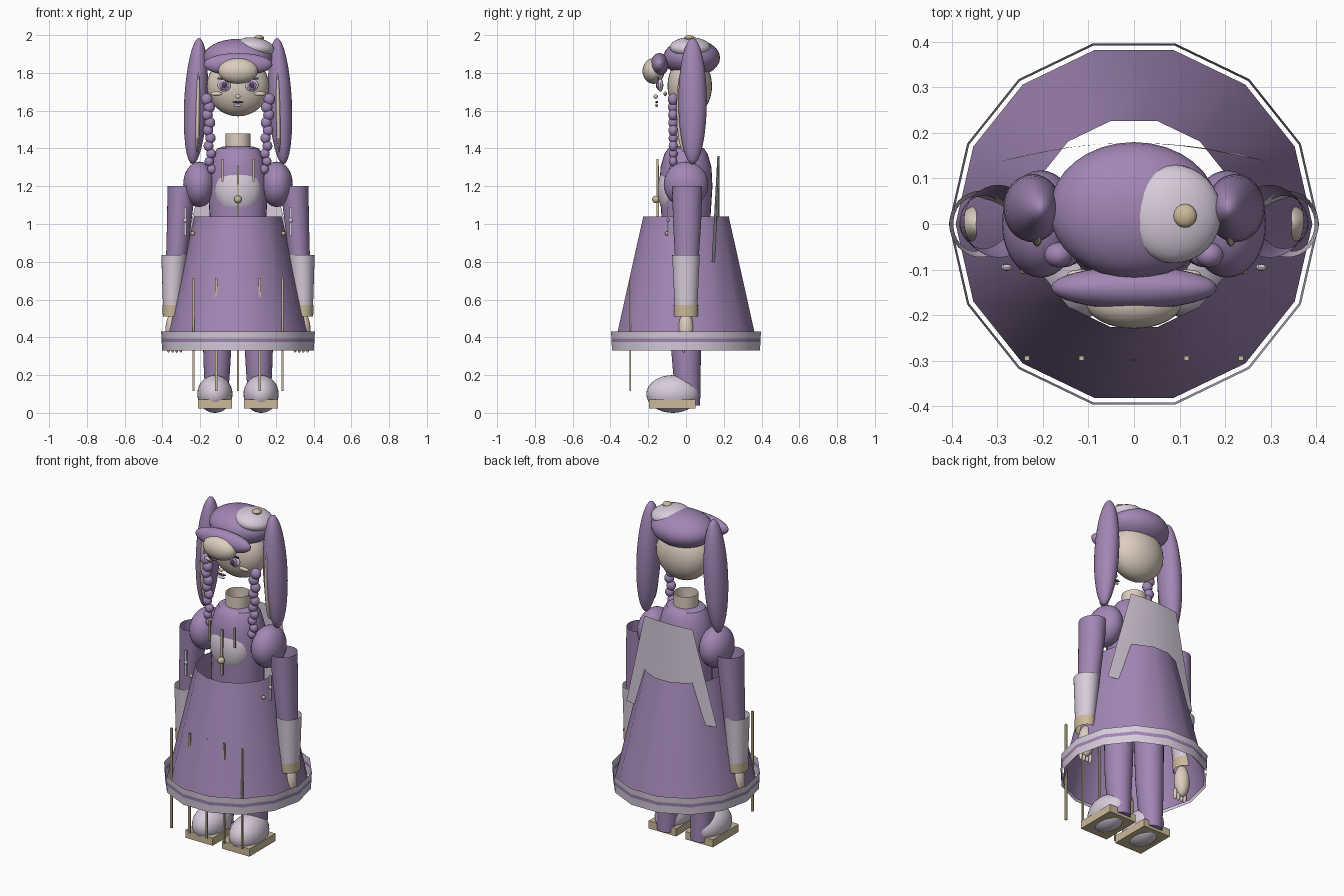
import bpy, bmesh, math
from mathutils import Matrix, Vector, Euler

old = bpy.data.objects.get("Cube")
if old:
    bpy.data.objects.remove(old, do_unlink=True)


def material(name, r, g, b):
    m = bpy.data.materials.new(name)
    m.use_nodes = True
    m.diffuse_color = (r, g, b, 1)
    m.node_tree.nodes["Principled BSDF"].inputs["Base Color"].default_value = (r, g, b, 1)
    return m


PURPLE = material("purple cloth", .36, .24, .46)
LAVENDER = material("pale lavender", .68, .60, .71)
SKIN = material("warm beige", .72, .61, .52)
GOLD = material("dull gold", .60, .49, .32)
DARK = material("dark purple", .09, .05, .13)


def finish(name, bm, mats):
    """Turn a bmesh into a smooth object with sharp edges kept."""
    me = bpy.data.meshes.new(name)
    bm.to_mesh(me)
    bm.free()
    for m in mats if isinstance(mats, list) else [mats]:
        me.materials.append(m)
    for p in me.polygons:
        p.use_smooth = True
    me.set_sharp_from_angle(angle=math.radians(35))
    ob = bpy.data.objects.new(name, me)
    bpy.context.collection.objects.link(ob)
    return ob


def ball(name, at, size, mat, turn=(0, 0, 0), seg=32):
    bm = bmesh.new()
    rot = Euler([math.radians(a) for a in turn]).to_matrix().to_4x4()
    bmesh.ops.create_uvsphere(bm, u_segments=seg, v_segments=seg // 2, radius=1,
                              matrix=Matrix.Translation(at) @ rot @ Matrix.Diagonal((*size, 1)))
    return finish(name, bm, mat)


def box(name, at, size, mat):
    bm = bmesh.new()
    bmesh.ops.create_cube(bm, size=1, matrix=Matrix.Translation(at) @ Matrix.Diagonal((*size, 1)))
    return finish(name, bm, mat)


def loft(name, rings, mats, seg=32, caps=False, stripe=None):
    """Skin elliptical rings given as (x, y, z, rx, ry)."""
    bm = bmesh.new()
    loops = []
    for x, y, z, rx, ry in rings:
        turns = [2 * math.pi * i / seg for i in range(seg)]
        loops.append([bm.verts.new((x + rx * math.cos(a), y + ry * math.sin(a), z)) for a in turns])
    for k, (a, b) in enumerate(zip(loops, loops[1:])):
        for i in range(seg):
            j = (i + 1) % seg
            f = bm.faces.new((a[i], a[j], b[j], b[i]))
            f.material_index = int(k == stripe)
    if caps:
        bm.faces.new(loops[0][::-1])
        bm.faces.new(loops[-1])
    return finish(name, bm, mats)


# Torso, neck and chest panel
loft("torso", [(0, 0, .9, .15, .13), (0, 0, 1.04, .15, .13), (0, 0, 1.2, .16, .14),
               (0, 0, 1.3, .15, .135), (0, 0, 1.37, .13, .115), (0, 0, 1.40, .11, .095),
               (0, 0, 1.41, .08, .07)], PURPLE, caps=True)
loft("neck", [(0, 0, 1.36, .067, .067), (0, 0, 1.48, .067, .067)], SKIN)
ball("chest_panel", (0, -.07, 1.18), (.125, .08, .145), LAVENDER)
box("chest_cord", (0, -.15, 1.175), (.012, .012, .27), GOLD)
ball("chest_button", (0, -.16, 1.13), (.02, .02, .02), GOLD, seg=16)

# Open skirt with a striped hem
loft("skirt", [(0, 0, .34, .392, .392), (0, 0, 1.04, .232, .232)], PURPLE, seg=14)
loft("skirt_hem", [(0, 0, .33, .402, .402), (0, 0, .375, .404, .404),
                   (0, 0, .395, .405, .405), (0, 0, .43, .407, .407)],
     [LAVENDER, PURPLE], seg=14, stripe=1)

# Back cape: a bowed trapezoid sheet
bm = bmesh.new()
rows = []
for z, half in ((.8, .3), (1.36, .16)):
    rows.append([bm.verts.new((half * t / 4, .178 - .042 * (half * t / 4 / .3) ** 2, z))
                 for t in range(-4, 5)])
for i in range(8):
    bm.faces.new((rows[0][i + 1], rows[0][i], rows[1][i], rows[1][i + 1]))
finish("back_cape", bm, LAVENDER)

# Hanging cords around the front of the skirt
for i, x in enumerate((-.235, -.115, 0, .115, .235)):
    box(f"skirt_cord_{i}", (x, -.295, .415), (.011, .009, .6), GOLD)

# Head and floating face details
ball("head", (0, .02, 1.73), (.165, .118, .16), SKIN)
ball("nose", (0, -.16, 1.675), (.014, .012, .012), SKIN, seg=16)
ball("upper_lip", (0, -.155, 1.645), (.03, .008, .006), DARK, seg=16)
ball("lower_lip", (0, -.155, 1.628), (.022, .008, .008), LAVENDER, seg=16)

# Cap with patch, button, brim and front puff
ball("cap", (0, .03, 1.88), (.185, .15, .1), PURPLE)
ball("cap_patch", (.088, .022, 1.935), (.105, .108, .052), LAVENDER, turn=(0, 8, 0))
ball("cap_button", (.112, .018, 1.985), (.026, .026, .015), GOLD, seg=16)
ball("cap_brim", (0, -.14, 1.845), (.182, .047, .06), PURPLE)
ball("cap_puff", (0, -.172, 1.81), (.105, .058, .068), SKIN)

for side, s in (("left", 1), ("right", -1)):
    # Eyes and cheeks
    ball(side + "_eye", (s * .073, -.135, 1.735), (.036, .015, .034), LAVENDER, seg=20)
    ball(side + "_iris", (s * .073, -.146, 1.735), (.024, .01, .026), PURPLE, seg=20)
    ball(side + "_pupil", (s * .073, -.154, 1.735), (.012, .006, .015), DARK, seg=16)
    box(side + "_lash", (s * .075, -.148, 1.77), (.065, .008, .009), DARK)
    ball(side + "_cheek", (s * .115, -.11, 1.69), (.032, .01, .012), SKIN, seg=16)

    # Long hanging ears
    ball(side + "_ear", (s * .223, .035, 1.65), (.062, .075, .335), PURPLE, turn=(0, -s * 3, 0))
    ball(side + "_inner_ear", (s * .213, -.01, 1.61), (.014, .04, .23), SKIN, turn=(0, -s * 1, 0))

    # Braid of shrinking beads
    for i in range(10):
        t = i / 9
        r = .031 - .007 * t
        ball(f"{side}_braid_{i}", (s * (.16 - .015 * t + .006 * (-1) ** i), -.068, 1.66 - .37 * t),
             (r, r * .9, r * 1.05), PURPLE, seg=16)

    # Shoulder and nested open sleeves
    ball(side + "_shoulder", (s * .205, 0, 1.21), (.085, .118, .12), PURPLE)
    loft(side + "_upper_sleeve", [(s * .298, .006, 1.2, .075, .08), (s * .312, .006, 1.0, .064, .074),
                                  (s * .33, .004, .74, .053, .058)], PURPLE)
    loft(side + "_cuff", [(s * .337, 0, .835, .069, .073), (s * .348, 0, .56, .049, .06)], LAVENDER)
    loft(side + "_wrist_band", [(s * .348, 0, .51, .05, .062), (s * .348, 0, .57, .052, .065)], GOLD)
    box(side + "_sleeve_slit", (s * .28, -.093, 1.015), (.014, .008, .15), LAVENDER)
    ball(side + "_slit_bead", (s * .28, -.095, 1.02), (.012, .008, .012), LAVENDER, seg=12)
    ball(side + "_side_button", (s * .24, -.1, .95), (.011, .011, .011), GOLD, seg=12)

    # Hand with fingers
    ball(side + "_hand", (s * .34, 0, .44), (.044, .042, .095), SKIN)
    for i in range(4):
        ball(f"{side}_finger_{i}", (s * (.302 + .022 * i), -.012, .355), (.011, .012, .037), SKIN, seg=12)

    # Short chest cords
    box(side + "_chest_cord", (s * .083, -.15, 1.285), (.01, .01, .12), GOLD)

    # Leg, shoe and sole
    loft(side + "_leg", [(s * .112, .02, .04, .055, .055), (s * .112, .005, .2, .068, .072),
                         (s * .11, 0, .35, .075, .08), (s * .1, 0, .9, .085, .09)], PURPLE, caps=True)
    ball(side + "_shoe", (s * .122, -.07, .1), (.093, .14, .1), LAVENDER)
    box(side + "_sole", (s * .122, -.073, .047), (.182, .245, .046), GOLD)
